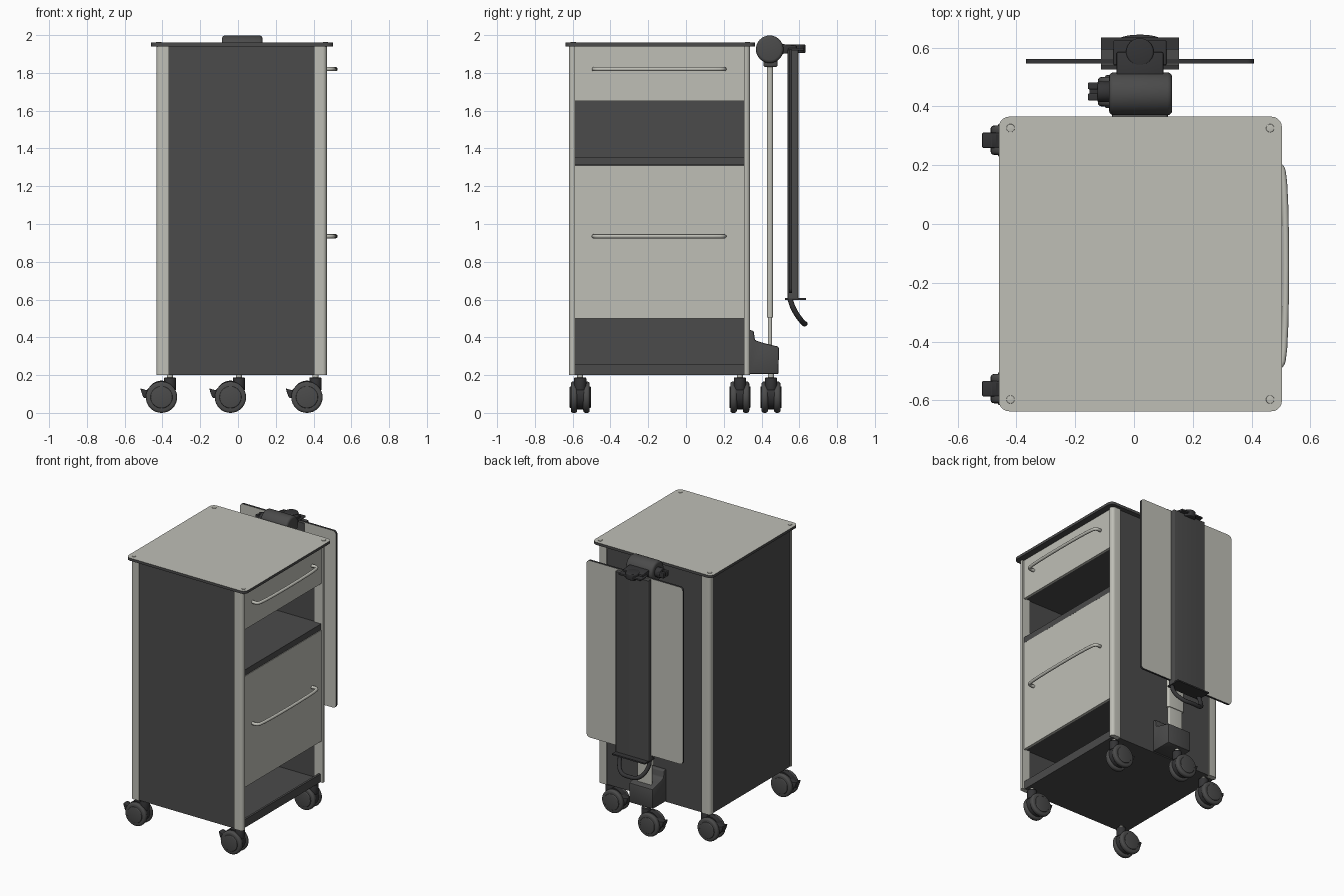
import bpy, bmesh
from math import radians
from mathutils import Vector

cube = bpy.data.objects.get("Cube")
if cube:
    bpy.data.objects.remove(cube, do_unlink=True)


def material(name, *rgb):
    m = bpy.data.materials.new(name)
    m.use_nodes = True
    m.diffuse_color = (*rgb, 1)
    m.node_tree.nodes["Principled BSDF"].inputs["Base Color"].default_value = (*rgb, 1)
    return m


LIGHT = material("warm_light_grey", 0.52, 0.52, 0.47)
DARK = material("charcoal", 0.07, 0.07, 0.07)
BLACK = material("near_black", 0.035, 0.035, 0.037)


def finish(name, bm, mats, rule=None):
    """Turn a bmesh into a smooth-shaded object with its materials."""
    bmesh.ops.recalc_face_normals(bm, faces=bm.faces)
    me = bpy.data.meshes.new(name)
    if rule:
        for f in bm.faces:
            f.material_index = rule(f.normal)
    bm.to_mesh(me)
    bm.free()
    for m in mats:
        me.materials.append(m)
    ob = bpy.data.objects.new(name, me)
    bpy.context.collection.objects.link(ob)
    bpy.ops.object.select_all(action="DESELECT")
    ob.select_set(True)
    bpy.context.view_layer.objects.active = ob
    bpy.ops.object.shade_smooth_by_angle(angle=radians(35))
    return ob


def box(name, x, y, z, mat, r=0, axis=None, keep=None, rule=None):
    """Box from ranges; edges along axis (or all) are rounded by r."""
    bm = bmesh.new()
    bmesh.ops.create_cube(bm, size=1)
    for v in bm.verts:
        v.co = [a[0] if c < 0 else a[1] for a, c in zip((x, y, z), v.co)]
    if r:
        edges = bm.edges[:]
        if axis is not None:
            edges = [e for e in edges
                     if abs((e.verts[0].co - e.verts[1].co).normalized()[axis]) > 0.9]
        if keep:
            edges = [e for e in edges if keep((e.verts[0].co + e.verts[1].co) / 2)]
        bmesh.ops.bevel(bm, geom=edges, offset=r, segments=5, profile=0.5, affect="EDGES")
    bm.normal_update()
    return finish(name, bm, mat if isinstance(mat, list) else [mat], rule)


def cylinder(name, a, b, r, mat, bevel=0, segs=32):
    a, b = Vector(a), Vector(b)
    bm = bmesh.new()
    bmesh.ops.create_cone(bm, cap_ends=True, segments=segs, radius1=r, radius2=r,
                          depth=(b - a).length)
    if bevel:
        rims = [e for e in bm.edges if abs(e.verts[0].co.z - e.verts[1].co.z) < 1e-5]
        bmesh.ops.bevel(bm, geom=rims, offset=bevel, segments=3, profile=0.5, affect="EDGES")
    q = (b - a).to_track_quat("Z", "Y")
    for v in bm.verts:
        v.co = q @ v.co + (a + b) / 2
    return finish(name, bm, [mat])


def prism(name, points, axis, lo, hi, mat, r=0):
    """Extrude a 2D profile along x (0) or y (1)."""
    bm = bmesh.new()
    put = lambda p, d: (d, p[0], p[1]) if axis == 0 else (p[0], d, p[1])
    face = bm.faces.new([bm.verts.new(put(p, lo)) for p in points])
    ext = bmesh.ops.extrude_face_region(bm, geom=[face])
    for v in ext["geom"]:
        if isinstance(v, bmesh.types.BMVert):
            v.co[axis] = hi
    if r:
        bmesh.ops.bevel(bm, geom=bm.edges[:], offset=r, segments=2, profile=0.5,
                        affect="EDGES")
    return finish(name, bm, [mat])


def tube(name, points, r, mat):
    cu = bpy.data.curves.new(name, "CURVE")
    cu.dimensions = "3D"
    cu.bevel_depth, cu.bevel_resolution, cu.use_fill_caps = r, 4, True
    cu.resolution_u = 8
    sp = cu.splines.new("BEZIER")
    sp.bezier_points.add(len(points) - 1)
    for bp, p in zip(sp.bezier_points, points):
        bp.co = p
        bp.handle_left_type = bp.handle_right_type = "AUTO"
    ob = bpy.data.objects.new(name, cu)
    bpy.context.collection.objects.link(ob)
    cu.materials.append(mat)
    bpy.ops.object.select_all(action="DESELECT")
    ob.select_set(True)
    bpy.context.view_layer.objects.active = ob
    bpy.ops.object.convert(target="MESH")
    return ob


# Cabinet shell
inner_y = (-0.595, 0.315)
box("front_panel", (-0.37, 0.405), (-0.612, -0.595), (0.2, 1.94), DARK)
box("back_panel", (-0.37, 0.405), (0.315, 0.332), (0.2, 1.94), DARK)
box("side_panel", (-0.427, -0.41), inner_y, (0.2, 1.94), DARK)
box("floor_panel", (-0.41, 0.45), inner_y, (0.2, 0.22), DARK)
box("floor_lip", (0.435, 0.45), inner_y, (0.2, 0.26), DARK)
box("shelf", (-0.41, 0.455), inner_y, (1.312, 1.355), DARK)

# Corner posts, rounded on the outer corner
for sx, x in (("left", (0.402, 0.47)), ("right", (-0.432, -0.365))):
    for sy, y in (("front", (-0.62, -0.588)), ("back", (0.308, 0.34))):
        box(f"{sy}_{sx}_post", x, y, (0.2, 1.942), LIGHT, 0.022, 2,
            lambda c: abs(c.x - 0.02) > 0.42 and abs(c.y + 0.14) > 0.47)

# Top plate with screws
box("top_plate", (-0.46, 0.503), (-0.637, 0.365), (1.941, 1.96), [LIGHT, DARK], 0.035, 2,
    rule=lambda n: 0 if n.z > 0.9 else 1)
for x in (-0.42, 0.463):
    for y in (-0.597, 0.326):
        cylinder("top_screw", (x, y, 1.955), (x, y, 1.964), 0.014, LIGHT, 0.002, 20)

# Drawers and bar handles
for name, z0, z1, zh in (("upper", 1.65, 1.94, 1.82), ("lower", 0.5, 1.31, 0.935)):
    box(f"{name}_drawer_body", (-0.41, 0.44), inner_y, (z0 + 0.004, z1), DARK)
    box(f"{name}_drawer_front", (0.44, 0.457), (-0.588, 0.308), (z0, z1), LIGHT)
    y0, y1 = -0.485, 0.2
    tube(f"{name}_handle", [(0.45, y0, zh), (0.49, y0, zh), (0.505, y0 + 0.02, zh),
                            (0.505, y1 - 0.02, zh), (0.49, y1, zh), (0.45, y1, zh)],
         0.011, LIGHT)


# Twin-wheel casters with brake levers
def caster(x, y):
    w = x - 0.045
    cylinder("caster_stem", (x, y, 0.12), (x, y, 0.187), 0.032, BLACK, 0.004)
    cylinder("caster_pin", (x, y, 0.18), (x, y, 0.21), 0.016, LIGHT)
    cylinder("caster_core", (w, y - 0.02, 0.095), (w, y + 0.02, 0.095), 0.076, BLACK)
    for s in (-1, 1):
        cylinder("caster_wheel", (w, y + s * 0.016, 0.083), (w, y + s * 0.05, 0.083),
                 0.083, DARK, 0.012)
        cylinder("caster_hub", (w, y + s * 0.045, 0.083), (w, y + s * 0.056, 0.083),
                 0.058, DARK, 0.005)
    prism("brake_lever", [(w - 0.05, 0.15), (w - 0.08, 0.12), (w - 0.112, 0.13),
                          (w - 0.105, 0.105), (w - 0.095, 0.08), (w - 0.06, 0.075)],
          1, y - 0.026, y + 0.026, BLACK, 0.003)


for x in (-0.36, 0.41):
    for y in (-0.56, 0.285):
        caster(x, y)
caster(0.005, 0.45)

# Rear support: foot, flat telescopic column, pivot head
prism("column_foot", [(0.33, 0.205), (0.49, 0.205), (0.492, 0.35), (0.41, 0.37),
                      (0.365, 0.385), (0.358, 0.435), (0.33, 0.44)],
      0, -0.075, 0.115, DARK, 0.008)
box("column_inner", (-0.038, 0.078), (0.433, 0.455), (0.3, 0.6), LIGHT, 0.008, 2)
box("column_outer", (-0.048, 0.088), (0.429, 0.46), (0.505, 1.88), LIGHT, 0.012, 2)
cylinder("pivot_head", (-0.085, 0.443, 1.925), (0.13, 0.443, 1.925), 0.073, DARK, 0.016)
box("pivot_clamp", (-0.06, 0.1), (0.41, 0.485), (1.83, 1.93), DARK, 0.012)
cylinder("pivot_knob", (-0.125, 0.45, 1.925), (-0.08, 0.45, 1.925), 0.035, BLACK, 0.006)
for y in (0.432, 0.47):
    box("pivot_prong", (-0.157, -0.1), (y - 0.012, y + 0.012), (1.905, 1.945), BLACK, 0.005)
prism("pivot_arm", [(0.49, 1.90), (0.585, 1.905), (0.585, 1.945), (0.49, 1.955)],
      0, -0.06, 0.1, BLACK, 0.006)
cylinder("hinge_cap", (0.02, 0.585, 1.905), (0.02, 0.585, 1.95), 0.047, BLACK, 0.006)
box("hinge_plate", (-0.07, 0.11), (0.54, 0.625), (1.918, 1.932), BLACK, 0.005)

# Folded worktop with dark rim and centre spine
box("folding_worktop", (-0.368, 0.408), (0.546, 0.562), (0.635, 1.925), [LIGHT, BLACK],
    0.025, 1, rule=lambda n: 0 if abs(n.y) > 0.9 else 1)
box("worktop_spine", (-0.113, 0.153), (0.538, 0.595), (0.605, 1.92), DARK, 0.006, 2)

# Bottom ledge and loop grip
box("spine_ledge", (-0.113, 0.153), (0.525, 0.635), (0.597, 0.607), BLACK)
tube("loop_grip", [(-0.095, 0.55, 0.605), (-0.095, 0.57, 0.55), (-0.055, 0.615, 0.483),
                   (0.02, 0.63, 0.472), (0.095, 0.615, 0.483), (0.135, 0.57, 0.55),
                   (0.135, 0.55, 0.605)], 0.014, BLACK)
